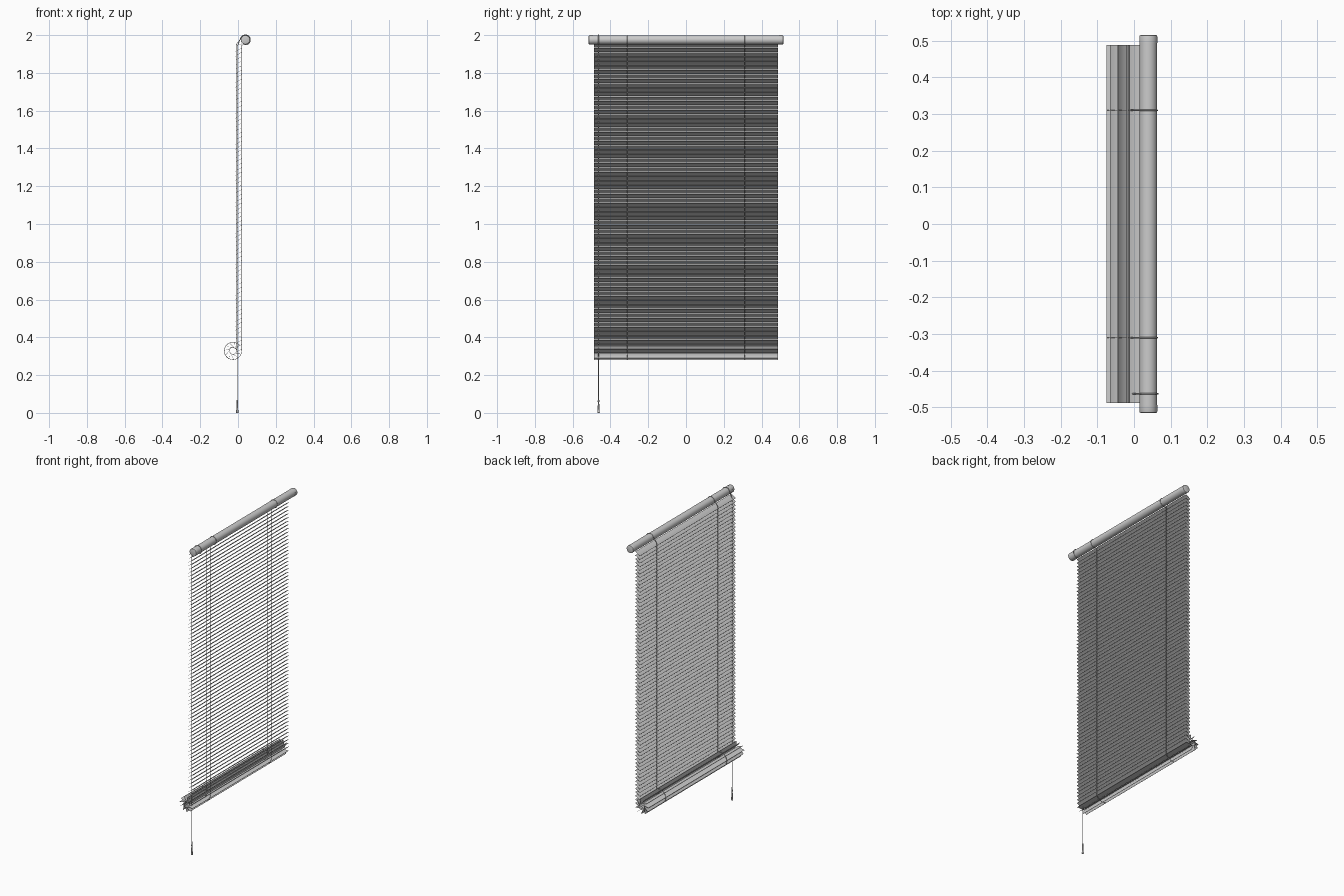
import bpy, bmesh, math
from mathutils import Vector

if "Cube" in bpy.data.objects:
    bpy.data.objects.remove(bpy.data.objects["Cube"])

HALF = 0.488                      # half slat length
RAIL = Vector((0.039, 1.975))     # rail axis (x, z)
ROLL = Vector((-0.027, 0.328))    # axis of the rolled-up end
R, PX = 0.031, 0.004              # roll radius, x of hanging curtain
TILT = math.radians(33)


def finish(bm, name, angle=30):
    bmesh.ops.recalc_face_normals(bm, faces=bm.faces)
    me = bpy.data.meshes.new(name)
    bm.to_mesh(me)
    bm.free()
    ob = bpy.data.objects.new(name, me)
    bpy.context.collection.objects.link(ob)
    bpy.context.view_layer.objects.active = ob
    ob.select_set(True)
    bpy.ops.object.shade_smooth_by_angle(angle=math.radians(angle))
    ob.select_set(False)
    return ob


def prism(bm, outline, y0, y1):
    """Extrude a closed (x, z) outline along y."""
    a = [bm.verts.new((x, y0, z)) for x, z in outline]
    b = [bm.verts.new((x, y1, z)) for x, z in outline]
    n = len(outline)
    for i in range(n):
        bm.faces.new((a[i], a[(i + 1) % n], b[(i + 1) % n], b[i]))
    bm.faces.new(a)
    bm.faces.new(b[::-1])


def lathe(name, rings, origin, along_y=False, seg=32):
    """Revolve (radius, position) rings around the y or z axis."""
    bm = bmesh.new()
    loops = []
    for r, h in rings:
        loop = []
        for i in range(seg):
            t = 2 * math.pi * i / seg
            c, s = r * math.cos(t), r * math.sin(t)
            v = (c, h, s) if along_y else (c, s, h)
            loop.append(bm.verts.new(Vector(v) + Vector(origin)))
        loops.append(loop)
    for p, q in zip(loops, loops[1:]):
        for i in range(seg):
            j = (i + 1) % seg
            bm.faces.new((p[i], p[j], q[j], q[i]))
    bm.faces.new(loops[0])
    bm.faces.new(loops[-1])
    return finish(bm, name)


def cord(name, pts, radius):
    cu = bpy.data.curves.new(name, 'CURVE')
    cu.dimensions = '3D'
    cu.bevel_depth, cu.bevel_resolution = radius, 1
    cu.use_fill_caps = True
    sp = cu.splines.new('POLY')
    sp.points.add(len(pts) - 1)
    for p, co in zip(sp.points, pts):
        p.co = (*co, 1)
    ob = bpy.data.objects.new(name, cu)
    bpy.context.collection.objects.link(ob)


def frame(s):
    """Position and turn of the curtain path s below the top."""
    straight = 1.945 - ROLL.y
    if s <= straight:
        return Vector((PX, 1.945 - s)), 0.0
    a = -(s - straight) / R
    return ROLL + R * Vector((math.cos(a), math.sin(a))), a


def arc(c, r, a0, a1, y, n=16):
    out = []
    for i in range(n + 1):
        t = math.radians(a0 + (a1 - a0) * i / n)
        out.append((c.x + r * math.cos(t), y, c.y + r * math.sin(t)))
    return out


# Head rail with rounded end caps
L = 0.515
lathe("head_rail", [(0.024, -L + 0.02), (0.024, L - 0.02)], (RAIL.x, 0, RAIL.y), True)
for s, n in ((-1, "front"), (1, "back")):
    lathe(n + "_rail_cap", [(0.0245, s * (L - 0.022)), (0.0245, s * (L - 0.004)),
          (0.0235, s * (L - 0.001)), (0.021, s * L)], (RAIL.x, 0, RAIL.y), True)

# Slats: hanging run, then wrapped around the roll
W, CROWN, TH = 0.019, 0.002, 0.0006
top = [(W * k / 2, CROWN * (1 - (k / 2) ** 2)) for k in range(-2, 3)]
outline = [(u, v + TH) for u, v in top] + [(u, v - TH) for u, v in top[::-1]]
bm = bmesh.new()
straight = 1.945 - ROLL.y
pitch = straight / 69
turn = 2 * math.pi * R / 11
stations = [pitch * i for i in range(70)] + [straight + turn * i for i in range(1, 11)]
for s in stations:
    p, a = frame(s)
    c, d = math.cos(a + TILT), math.sin(a + TILT)
    prism(bm, [(p.x + u * c - v * d, p.y + u * d + v * c) for u, v in outline], -HALF, HALF)
finish(bm, "slats", 40)

# Ladder cords: over the rail, down both slat edges and around the roll
for y, n in ((-0.31, "front"), (0.31, "back")):
    for off, side in ((-0.013, "inner"), (0.015, "outer")):
        low = arc(ROLL, R + off, 0, -320, y, 24)
        x = PX + off
        cord(f"{n}_{side}_ladder_cord", [(x, y, 1.95)] + low, 0.0012)
    cord(n + "_rail_loop", [(PX - 0.013, y, 1.95)] + arc(RAIL, 0.0255, 165, -110, y, 24)
         + [(PX + 0.015, y, 1.945)], 0.0015)

# Pull cord looped over the rail, with tassel
y = -0.463
cord("pull_cord", [(-0.004, y, 0.085), (-0.004, y, 1.94)]
     + arc(RAIL, 0.0265, 160, -100, y, 24), 0.0018)
lathe("cord_knot", [(0.002, 0.07), (0.0045, 0.066), (0.0045, 0.058), (0.002, 0.053)], (-0.004, y, 0), seg=12)
lathe("tassel", [(0.002, 0.09), (0.003, 0.055), (0.004, 0.045), (0.0055, 0.01),
      (0.0065, 0.003), (0.005, 0.0)], (-0.004, y, 0), seg=16)
